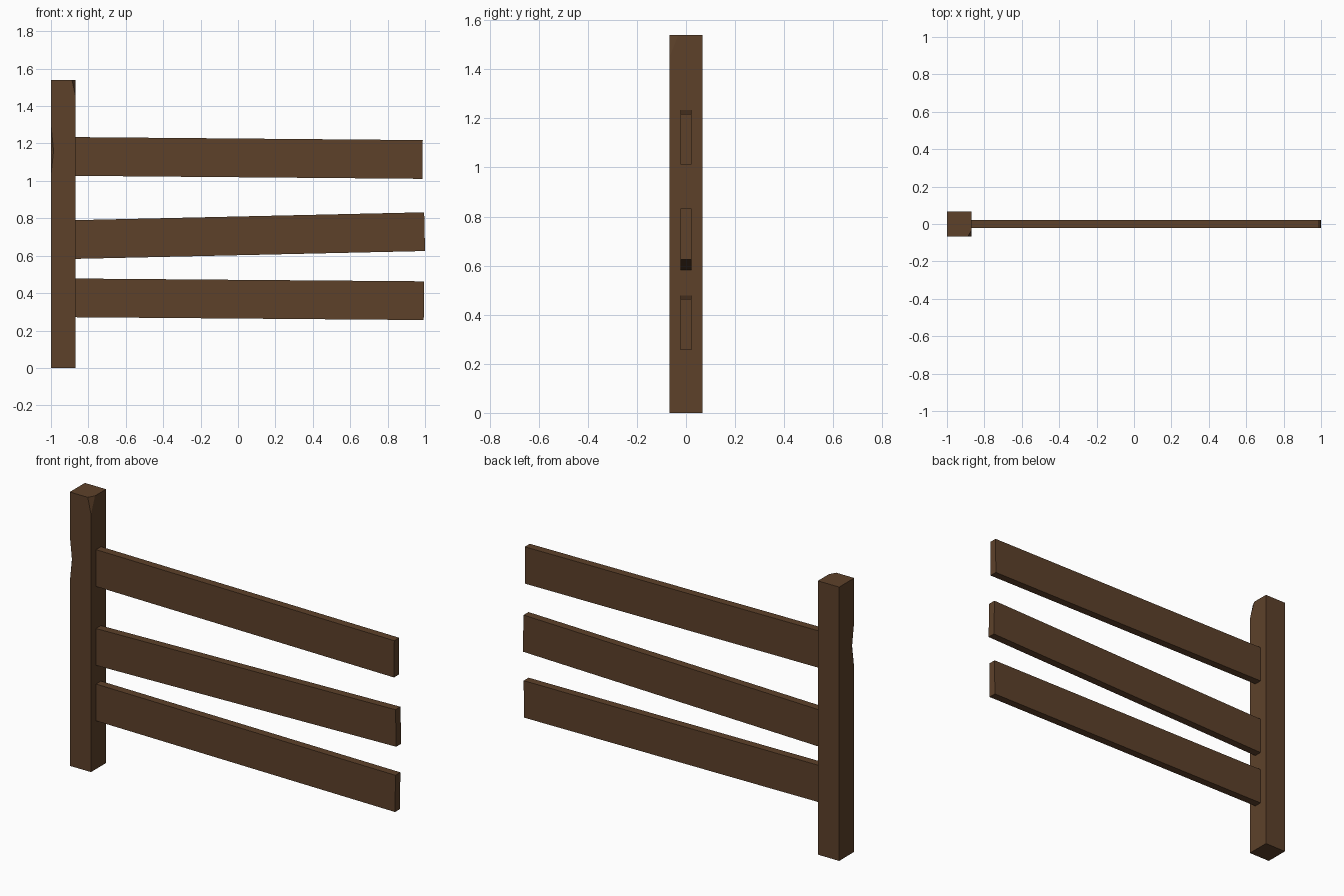
import bpy, bmesh, math

if "Cube" in bpy.data.objects:
    bpy.data.objects.remove(bpy.data.objects["Cube"])

wood = bpy.data.materials.new("brown_wood")
wood.diffuse_color = (0.11, 0.053, 0.023, 1)
wood.use_nodes = True
wood.node_tree.nodes["Principled BSDF"].inputs["Base Color"].default_value = wood.diffuse_color


def finish(name, bm):
    bmesh.ops.recalc_face_normals(bm, faces=bm.faces[:])
    mesh = bpy.data.meshes.new(name)
    bm.to_mesh(mesh)
    bm.free()
    mesh.materials.append(wood)
    obj = bpy.data.objects.new(name, mesh)
    bpy.context.collection.objects.link(obj)
    return obj


def hull(bm, points):
    verts = [bm.verts.new(p) for p in points]
    bmesh.ops.convex_hull(bm, input=verts)


# Post: two convex halves meeting at the nick in the front left edge
X0, X1, Y = -1.0, -0.868, 0.067
MID, TOP = 1.16, 1.54
nick = [(X0 + 0.014, -Y, MID), (X0, -Y + 0.02, MID),
        (X1, -Y, MID), (X1, Y, MID), (X0, Y, MID)]
bottom = [(x, y, 0) for x in (X0, X1) for y in (-Y, Y)]
# the top has its front right corner chipped off
top = [(X0, -Y, TOP), (X0, Y, TOP), (X1, Y, TOP),
       (X1 - 0.02, -Y, TOP), (X1, -Y + 0.036, TOP), (X1, -Y, TOP - 0.09)]
bm = bmesh.new()
hull(bm, nick + bottom + [(X0, -Y, 1.03)])
hull(bm, nick + top + [(X0, -Y, 1.30)])
inner = [f for f in bm.faces if all(abs(v.co.z - MID) < 1e-5 for v in f.verts)]
bmesh.ops.delete(bm, geom=inner, context='FACES')
bmesh.ops.remove_doubles(bm, verts=bm.verts[:], dist=1e-5)
bmesh.ops.dissolve_limit(bm, angle_limit=math.radians(0.5),
                         verts=bm.verts[:], edges=bm.edges[:])
finish("post", bm)


# Rails: slightly tilted boards let into the post
def rail(name, z_left, z_right, x_end, height=0.207, half=0.022):
    x_start = -0.87
    slope = (z_right - z_left) / (x_end - x_start)
    lean = -slope * height
    x_in = x_start - 0.03
    z_in = z_left - 0.03 * slope
    bm = bmesh.new()
    hull(bm, [(x, y, z) for y in (-half, half) for x, z in (
        (x_in, z_in), (x_end, z_right),
        (x_end + lean, z_right + height), (x_in, z_in + height))])
    bmesh.ops.dissolve_limit(bm, angle_limit=math.radians(0.5),
                             verts=bm.verts[:], edges=bm.edges[:])
    finish(name, bm)


rail("top_rail", 1.027, 1.011, 0.986)
rail("middle_rail", 0.583, 0.625, 1.0)
rail("bottom_rail", 0.271, 0.256, 0.993)
